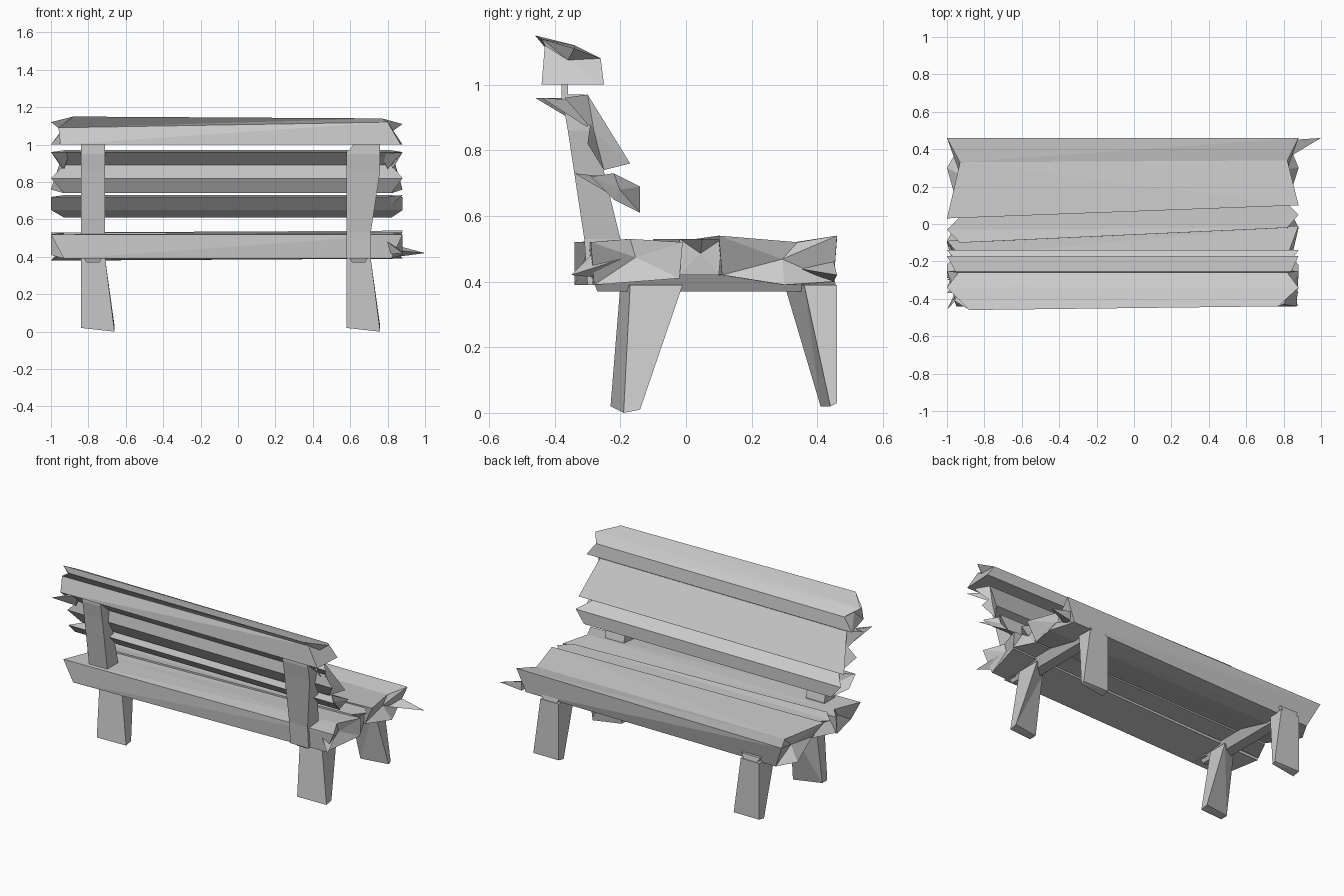
import bpy
import bmesh
from mathutils import Vector

# Remove the default object only
default = bpy.data.objects.get("Cube")
if default:
    bpy.data.objects.remove(default, do_unlink=True)

# Single weathered grey colour
grey = bpy.data.materials.new("weathered_grey")
grey.use_nodes = True
grey.diffuse_color = (0.6, 0.6, 0.6, 1)
grey.node_tree.nodes["Principled BSDF"].inputs["Base Color"].default_value = grey.diffuse_color


def finish(name, bm):
    """Turn a bmesh into a flat shaded grey object."""
    bmesh.ops.triangulate(bm, faces=[f for f in bm.faces if len(f.verts) > 3])
    bmesh.ops.recalc_face_normals(bm, faces=bm.faces[:])
    mesh = bpy.data.meshes.new(name)
    bm.to_mesh(mesh)
    bm.free()
    mesh.materials.append(grey)
    obj = bpy.data.objects.new(name, mesh)
    bpy.context.collection.objects.link(obj)
    return obj


def loft(name, rings, tips=None):
    """Skin a list of point rings; caps fan out from a tip when one is given."""
    bm = bmesh.new()
    loops = [[bm.verts.new(p) for p in ring] for ring in rings]
    count = len(loops[0])
    for lower, upper in zip(loops, loops[1:]):
        for i in range(count):
            j = (i + 1) % count
            bm.faces.new((lower[i], lower[j], upper[j], upper[i]))
    for end, loop in enumerate((loops[0], loops[-1])):
        if tips is None:
            bm.faces.new(loop)
            continue
        centre = sum((v.co for v in loop), Vector()) / count
        centre.x = tips[end]
        hub = bm.verts.new(centre)
        for i in range(count):
            bm.faces.new((loop[i], loop[(i + 1) % count], hub))
    return finish(name, bm)


def slat(name, profile, phase=0, far_profile=None):
    """Long board with (y, z) sections at its two ragged, splintered ends."""
    def end(points, x, inset):
        return [(x + inset * ((i + phase) % 2), y, z) for i, (y, z) in enumerate(points)]
    rings = [end(profile, -1, 0.07), end(far_profile or profile, 0.88, -0.06)]
    return loft(name, rings, tips=(-0.93, 0.82))


def bar(name, sections):
    """Upright made of rectangular sections (x0, x1, y0, y1, z)."""
    rings = [[(x0, y0, z), (x1, y0, z), (x1, y1, z), (x0, y1, z)]
             for x0, x1, y0, y1, z in sections]
    return loft(name, rings)


def splinter(name, base, tip):
    """Thin pointed shard at the end of a board."""
    bm = bmesh.new()
    corners = [bm.verts.new(p) for p in base]
    point = bm.verts.new(tip)
    bm.faces.new(corners)
    for i in range(len(corners)):
        bm.faces.new((corners[i], corners[(i + 1) % len(corners)], point))
    return finish(name, bm)


# Seat boards, skewed along their length and lapped at the joints
slat("seat_front_board",
     [(0.46, 0.53), (0.33, 0.52), (0.03, 0.53), (0.05, 0.43), (0.30, 0.38), (0.42, 0.38)],
     far_profile=[(0.46, 0.54), (0.34, 0.52), (0.10, 0.54), (0.11, 0.42), (0.30, 0.39),
                  (0.45, 0.40)])
slat("seat_middle_board",
     [(0.04, 0.52), (-0.03, 0.52), (-0.10, 0.53), (-0.09, 0.42), (0.05, 0.42)], phase=1,
     far_profile=[(0.11, 0.53), (0.05, 0.53), (-0.02, 0.53), (-0.02, 0.42), (0.10, 0.42)])
slat("seat_rear_board",
     [(-0.09, 0.52), (-0.17, 0.52), (-0.34, 0.52), (-0.34, 0.39), (-0.10, 0.41)],
     far_profile=[(-0.01, 0.52), (-0.17, 0.53), (-0.29, 0.52), (-0.28, 0.39), (-0.02, 0.41)])

# Backrest boards, tilted with dark undersides
slat("back_lower_board", [(-0.29, 0.72), (-0.22, 0.73), (-0.14, 0.69), (-0.14, 0.61),
                          (-0.22, 0.65)])
slat("back_middle_board", [(-0.37, 0.96), (-0.30, 0.97), (-0.17, 0.76), (-0.25, 0.74),
                           (-0.30, 0.82), (-0.29, 0.89)])
loft("back_top_board",
     [[(-0.88, -0.46, 1.15), (-1, -0.34, 1.12), (-0.94, -0.26, 1.08),
       (-1, -0.25, 1.0), (-0.95, -0.44, 1.0), (-0.96, -0.41, 1.09)],
      [(0.77, -0.44, 1.14), (0.88, -0.34, 1.11), (0.82, -0.26, 1.08),
       (0.88, -0.25, 1.0), (0.87, -0.44, 1.0), (0.80, -0.43, 1.12)]],
     tips=(-0.94, 0.83))

# Uprights, legs and cross beams, one set per side
for side, x0, x1, lean, knee in (("right", -0.84, -0.71, 0, -0.04),
                                 ("left", 0.58, 0.71, 0.05, -0.01)):
    bar(side + "_back_post", [(x0, x1, -0.30, -0.22, 0.39),
                              (x0, x1, -0.31, -0.20, 0.53),
                              (x0, x1 + lean, -0.36, -0.28, 0.86),
                              (x0, x1 + lean, -0.38, -0.31, 0.97)])
    bar(side + "_top_bracket", [(x0, x1 + lean, -0.38, -0.36, 0.95),
                                (x0 + lean, x1 + lean, -0.38, -0.36, 1.02)])
    # Legs have skewed, splintered sections
    foot = x1 + 0.05
    loft(side + "_rear_leg",
         [[(x0, -0.23, 0.02), (foot, -0.19, 0), (foot, -0.14, 0.01), (x0, -0.18, 0.02)],
          [(x0, -0.20, 0.39), (x1, -0.17, 0.39), (x1, knee, 0.39), (x0, -0.12, 0.39)]])
    loft(side + "_front_leg",
         [[(x0, 0.41, 0.02), (foot, 0.44, 0.02), (foot, 0.46, 0.03), (x0, 0.46, 0.03)],
          [(x0, 0.30, 0.39), (x1, 0.36, 0.39), (x1, 0.46, 0.39), (x0, 0.46, 0.39)]])
    bar(side + "_cross_beam", [(x0 + 0.03, x1 - 0.03, -0.27, 0.46, 0.37),
                               (x0, x1, -0.29, 0.45, 0.42)])

# Splinters at the board ends
splinter("front_splinter", [(0.8, 0.34, 0.44), (0.85, 0.45, 0.46), (0.85, 0.45, 0.40)],
         (1, 0.46, 0.42))
splinter("seat_rear_splinter", [(0.76, -0.26, 0.51), (0.8, -0.1, 0.5), (0.78, -0.24, 0.41)],
         (0.88, -0.35, 0.42))
splinter("back_right_splinter", [(-0.9, -0.35, 0.96), (-0.9, -0.30, 0.96), (-0.93, -0.31, 0.87)],
         (-1, -0.46, 0.96))
splinter("back_left_splinter", [(0.76, -0.33, 0.95), (0.76, -0.30, 0.95), (0.8, -0.30, 0.87)],
         (0.88, -0.44, 0.96))
splinter("lower_back_splinter", [(0.76, -0.25, 0.72), (0.76, -0.2, 0.69), (0.8, -0.22, 0.66)],
         (0.88, -0.34, 0.73))
